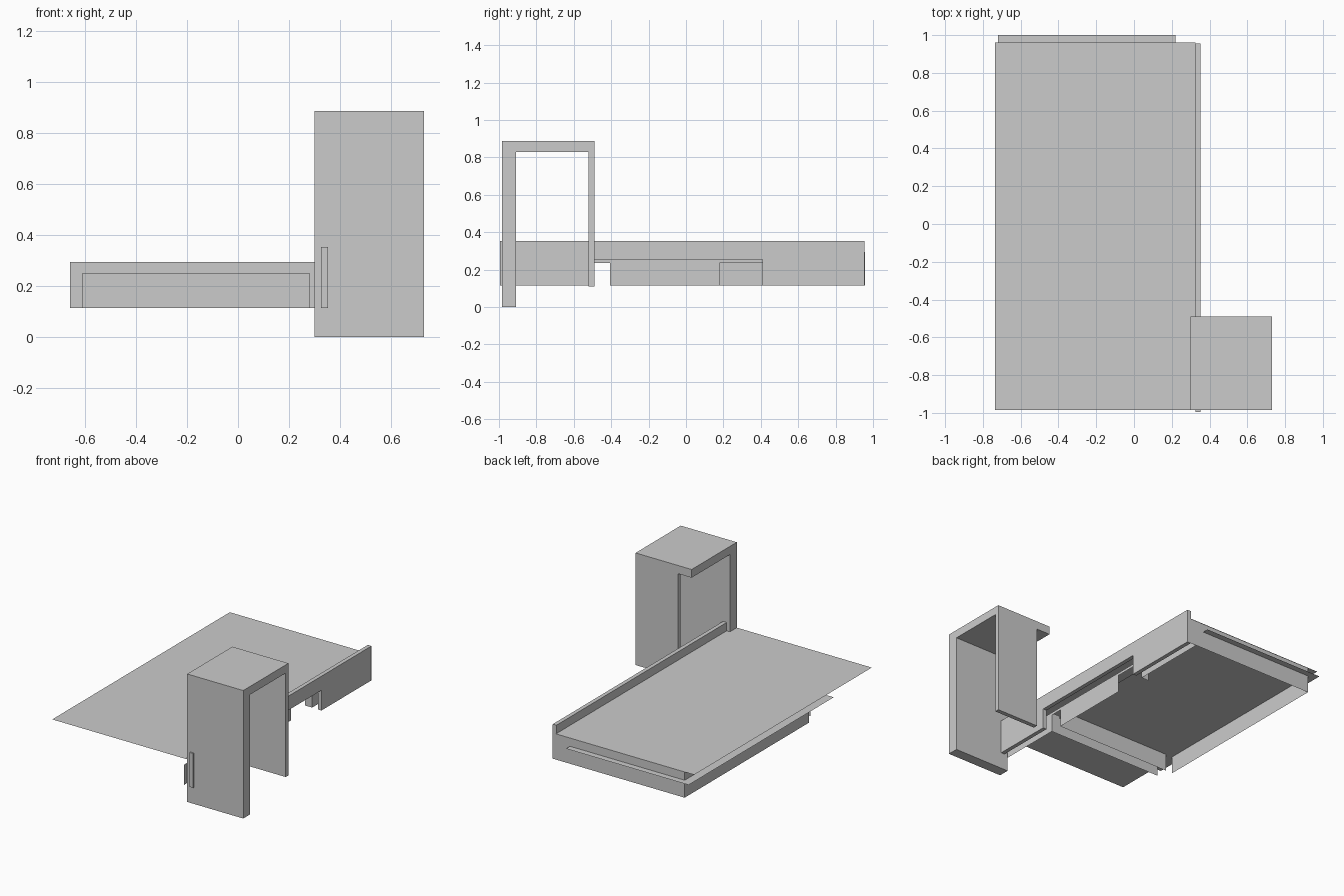
import bpy, bmesh
from mathutils import Vector

if "Cube" in bpy.data.objects:
    bpy.data.objects.remove(bpy.data.objects["Cube"])


def prism(name, plane, outline, start, end=None):
    """Flat outline in plane 'yz', 'xz' or 'xy'; extruded along the third axis if end is given."""
    place = {'yz': lambda a, b: (start, a, b),
             'xz': lambda a, b: (a, start, b),
             'xy': lambda a, b: (a, b, start)}[plane]
    axis = {'yz': 0, 'xz': 1, 'xy': 2}[plane]
    bm = bmesh.new()
    face = bm.faces.new([bm.verts.new(place(a, b)) for a, b in outline])
    if end is not None:
        out = bmesh.ops.extrude_face_region(bm, geom=[face])
        shift = Vector((0, 0, 0))
        shift[axis] = end - start
        bmesh.ops.translate(bm, vec=shift,
                            verts=[v for v in out['geom'] if isinstance(v, bmesh.types.BMVert)])
        bmesh.ops.recalc_face_normals(bm, faces=bm.faces)
    mesh = bpy.data.meshes.new(name)
    bm.to_mesh(mesh)
    bm.free()
    obj = bpy.data.objects.new(name, mesh)
    bpy.context.collection.objects.link(obj)
    return obj


def rect(a0, a1, b0, b1):
    return [(a0, b0), (a1, b0), (a1, b1), (a0, b1)]


LOW, SHELF, TOP = 0.115, 0.236, 0.295

# Tower: front slab, top slab and thin rear panel
prism("tower_front", 'xy', rect(0.30, 0.73, -0.985, -0.91), 0.0, 0.83)
prism("tower_top", 'xy', rect(0.30, 0.73, -0.985, -0.49), 0.83, 0.887)
prism("tower_rear", 'xy', rect(0.405, 0.73, -0.52, -0.49), 0.11, 0.83)

# Long side rail with a wide notch underneath
prism("side_rail", 'yz',
      [(-0.995, LOW), (-0.49, LOW), (-0.49, 0.255), (0.41, 0.255),
       (0.41, LOW), (0.955, LOW), (0.955, 0.353), (-0.995, 0.353)], 0.325, 0.353)

# Thin horizontal sheets
prism("top_sheet", 'xy', rect(-0.735, 0.325, -0.985, 0.96), TOP)
prism("lower_sheet", 'xy', rect(-0.72, 0.22, -0.59, 1.0), SHELF)

# Upright outer panels
prism("back_panel", 'xz',
      [(-0.66, LOW), (0.353, LOW), (0.353, 0.353), (0.325, 0.353),
       (0.325, TOP), (-0.66, TOP)], 0.957)
prism("left_panel", 'yz', rect(-0.405, 0.957, LOW, TOP), -0.66)

# Inner right panel with two openings
prism("inner_panel", 'yz',
      [(-0.99, LOW), (-0.49, LOW), (-0.49, SHELF), (-0.405, SHELF),
       (-0.405, LOW), (0.18, LOW), (0.18, SHELF), (0.41, SHELF),
       (0.41, LOW), (0.957, LOW), (0.957, 0.255), (-0.99, 0.255)], 0.28)

# Cross dividers and short return beside the opening
for label, y, x0 in (("front", -0.49, -0.61), ("middle", -0.405, -0.61), ("return", 0.412, 0.225)):
    prism("divider_" + label, 'xz', rect(x0, 0.28, LOW, 0.252), y)
